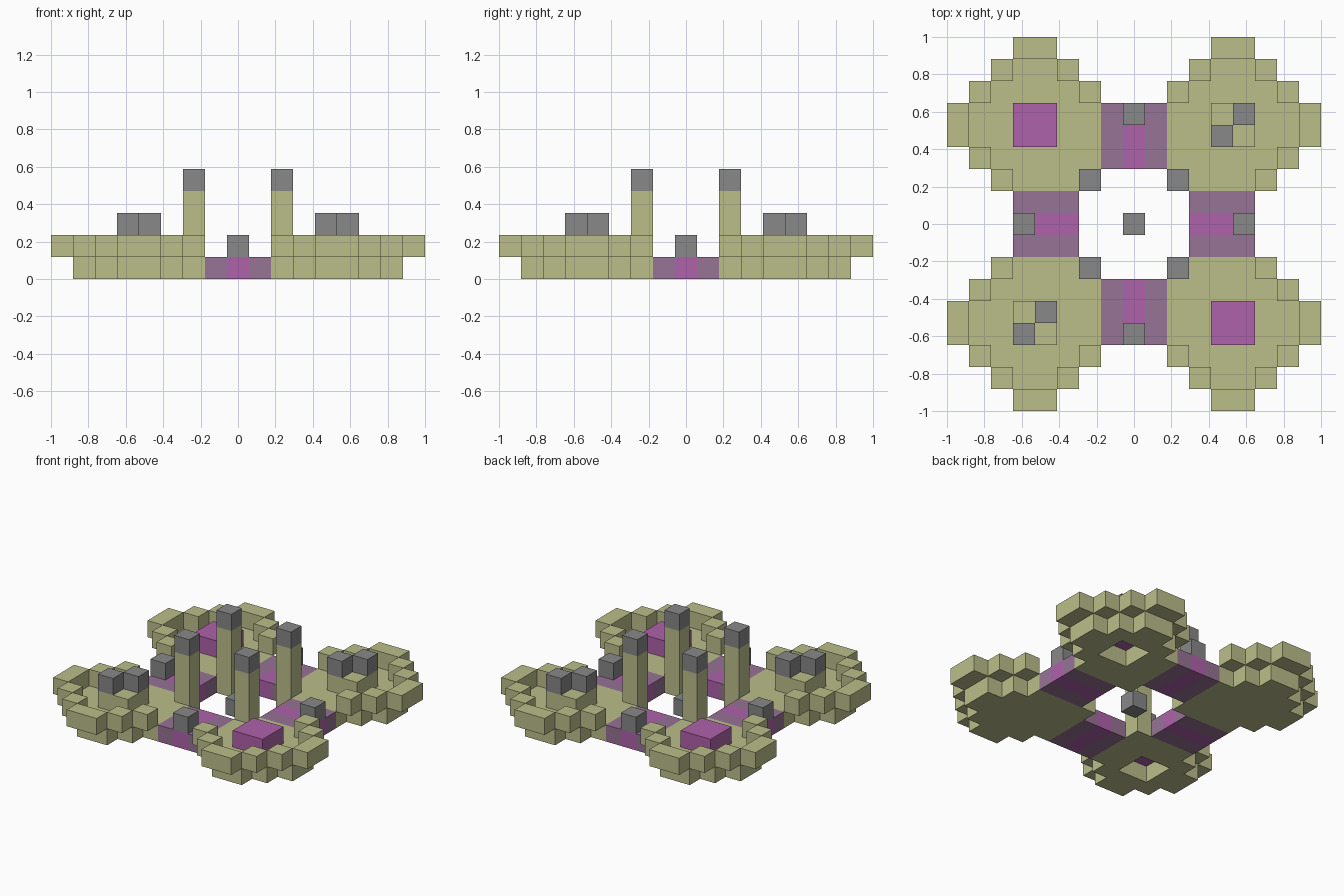
import bpy, bmesh
from mathutils import Vector

CELL = 2 / 17  # side of one building cube

cube = bpy.data.objects.get("Cube")
if cube:
    bpy.data.objects.remove(cube, do_unlink=True)


def srgb(r, g, b):
    return [((v / 255 + 0.055) / 1.055) ** 2.4 for v in (r, g, b)] + [1]


def material(name, colour):
    m = bpy.data.materials.new(name)
    m.use_nodes = True
    m.diffuse_color = colour
    m.node_tree.nodes["Principled BSDF"].inputs["Base Color"].default_value = colour
    return m


green = material("olive_green", srgb(187, 190, 138))
grey = material("stone_grey", srgb(136, 136, 136))
magenta = material("magenta", srgb(175, 98, 170))
plum = material("dull_plum", srgb(151, 115, 149))


def block(xs, ys, zs):
    return {(x, y, z) for x in xs for y in ys for z in zs}


def part(name, cells, mats, rule=lambda cell, normal: 0):
    """Outer skin of a set of cubes, with flat areas merged."""
    bm = bmesh.new()
    for cell in cells:
        for axis in range(3):
            for sign in (-1, 1):
                n = [0, 0, 0]
                n[axis] = sign
                if tuple(c + d for c, d in zip(cell, n)) in cells:
                    continue
                n = Vector(n)
                u = Vector((n.y, n.z, n.x)) / 2
                v = n.cross(u)
                mid = Vector(cell) + Vector((0, 0, 0.5)) + n / 2
                corners = (mid + u + v, mid - u + v, mid - u - v, mid + u - v)
                f = bm.faces.new([bm.verts.new(p * CELL) for p in corners])
                f.material_index = rule(cell, n)
    bmesh.ops.remove_doubles(bm, verts=bm.verts, dist=CELL / 100)
    bmesh.ops.dissolve_limit(bm, angle_limit=0.01, verts=bm.verts, edges=bm.edges,
                             delimit={'MATERIAL'})
    mesh = bpy.data.meshes.new(name)
    bm.to_mesh(mesh)
    bm.free()
    for m in mats:
        mesh.materials.append(m)
    obj = bpy.data.objects.new(name, mesh)
    bpy.context.collection.objects.link(obj)


# Lobe in the +x +y quarter: rounded floor, raised stepped rim, centre block
core = block((4, 5), (4, 5), (0,))
floor = (block(range(2, 8), (4, 5), (0,)) | block((4, 5), range(2, 8), (0,))
         | block(range(3, 7), range(3, 7), (0,)) | block((2, 3), (2, 3), (0,)))
rim = block((4, 5), (8,), (1,)) | block((8,), (4, 5), (1,))
rim |= {(x, y, 1) for x, y in ((3, 7), (2, 6), (6, 7), (7, 6), (7, 3), (6, 2))}
mound = block((4, 5), (4, 5), (1,))

for sx, side in ((-1, "right"), (1, "left")):
    for sy, end in ((-1, "front"), (1, "back")):
        def place(cells):
            return {(x * sx, y * sy, z) for x, y, z in cells}

        tag = f"{end}_{side}"
        hollow = sx == sy
        part(f"lobe_floor_{tag}", place(floor - core if hollow else floor), [green])
        part(f"lobe_rim_{tag}", place(rim), [green])
        # Inner corner tower with a grey cap
        part(f"tower_{tag}", place(block((2,), (2,), range(1, 4))), [green])
        part(f"tower_cap_{tag}", place({(2, 2, 4)}), [grey])
        if hollow:
            # Mound over the open floor, magenta beneath, two studs on top
            part(f"mound_{tag}", place(mound), [green, magenta],
                 lambda c, n: int(n.z < -0.5))
            for i in (4, 5):
                part(f"mound_stud_{tag}_{i - 3}", place({(i, i, 2)}), [grey])
        else:
            part(f"centre_block_{tag}", place(mound), [magenta])

# Four striped bridges, each with a grey post at its outer end
for name, dx, dy in (("left", 1, 0), ("right", -1, 0), ("back", 0, 1), ("front", 0, -1)):
    cells = {(dx * a + dy * b, dy * a + dx * b, 0) for a in (3, 4, 5) for b in (-1, 0, 1)}
    part(f"bridge_{name}", cells, [plum, magenta],
         lambda c, n: int(c[0] * dy + c[1] * dx == 0))
    part(f"bridge_post_{name}", {(dx * 5, dy * 5, 1)}, [grey])

# Loose cube in the middle
part("middle_cube", {(0, 0, 0)}, [grey])
